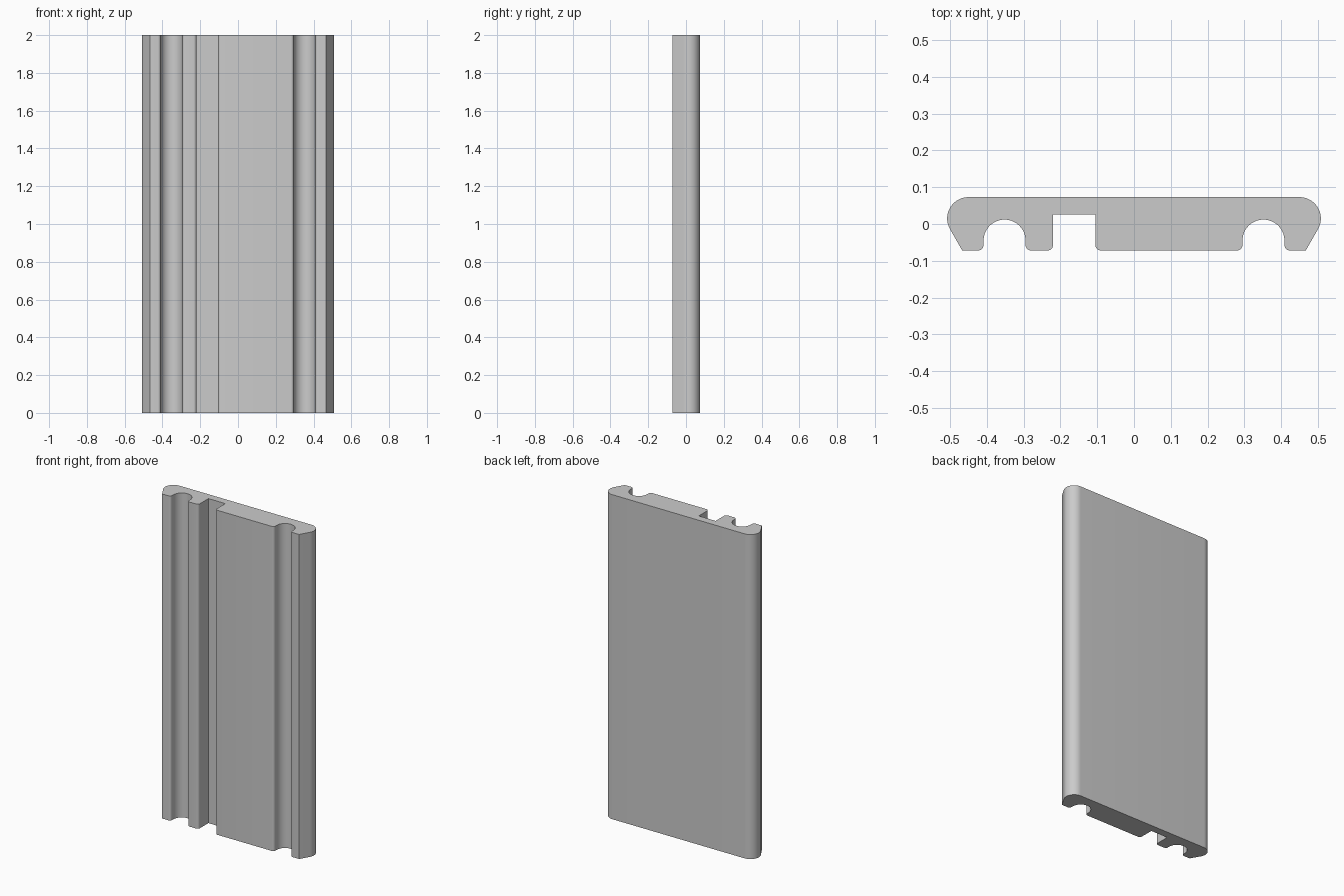
import bpy, bmesh
from math import radians, sin, cos

old = bpy.data.objects.get("Cube")
if old:
    bpy.data.objects.remove(old, do_unlink=True)

HEIGHT = 2.0
BACK, FRONT = 0.073, -0.072
LIP = 0.015            # rounding where grooves meet the front face


def arc(cx, cy, r, start, end, steps):
    """Points on an arc, angles in degrees."""
    angles = [radians(start + (end - start) * i / steps) for i in range(steps + 1)]
    return [(cx + r * cos(a), cy + r * sin(a)) for a in angles]


def lip_in(x):
    """Rounded edge going from the front face up into a groove at x."""
    return arc(x - LIP, FRONT + LIP, LIP, -90, 0, 6)


def lip_out(x):
    """Rounded edge going from a groove at x back down to the front face."""
    return arc(x + LIP, FRONT + LIP, LIP, 180, 270, 6)


def round_groove(cx, r=0.057):
    return lip_in(cx - r) + arc(cx, 0.012 - r, r, 180, 0, 24) + lip_out(cx + r)


def square_groove(left, right, depth_y):
    return lip_in(left) + [(left, depth_y), (right, depth_y)] + lip_out(right)


# Cross-section: rounded back corners, bevelled front corners, three grooves
side_r, side_x = 0.058, 0.45
profile = arc(-side_x, BACK - side_r, side_r, 90, 210, 20)
profile += [(-0.467, FRONT)]
profile += round_groove(-0.352)
profile += square_groove(-0.22, -0.105, 0.026)
profile += round_groove(0.352)
profile += [(0.467, FRONT)]
profile += arc(side_x, BACK - side_r, side_r, -30, 90, 20)

# Extrude the cross-section upwards
bm = bmesh.new()
base = bm.faces.new([bm.verts.new((x, y, 0)) for x, y in profile])
result = bmesh.ops.extrude_face_region(bm, geom=[base], use_keep_orig=True)
top = [g for g in result["geom"] if isinstance(g, bmesh.types.BMVert)]
bmesh.ops.translate(bm, verts=top, vec=(0, 0, HEIGHT))
bmesh.ops.recalc_face_normals(bm, faces=bm.faces[:])
mesh = bpy.data.meshes.new("grooved_board")
bm.to_mesh(mesh)
bm.free()

board = bpy.data.objects.new("grooved_board", mesh)
bpy.context.collection.objects.link(board)

# Plain grey material
grey = bpy.data.materials.new("plain_grey")
grey.use_nodes = True
colour = (0.6, 0.6, 0.6, 1)
grey.diffuse_color = colour
grey.node_tree.nodes["Principled BSDF"].inputs["Base Color"].default_value = colour
mesh.materials.append(grey)

# Smooth curves, crisp edges
bpy.ops.object.select_all(action="DESELECT")
board.select_set(True)
bpy.context.view_layer.objects.active = board
bpy.ops.object.shade_smooth_by_angle(angle=radians(28))
